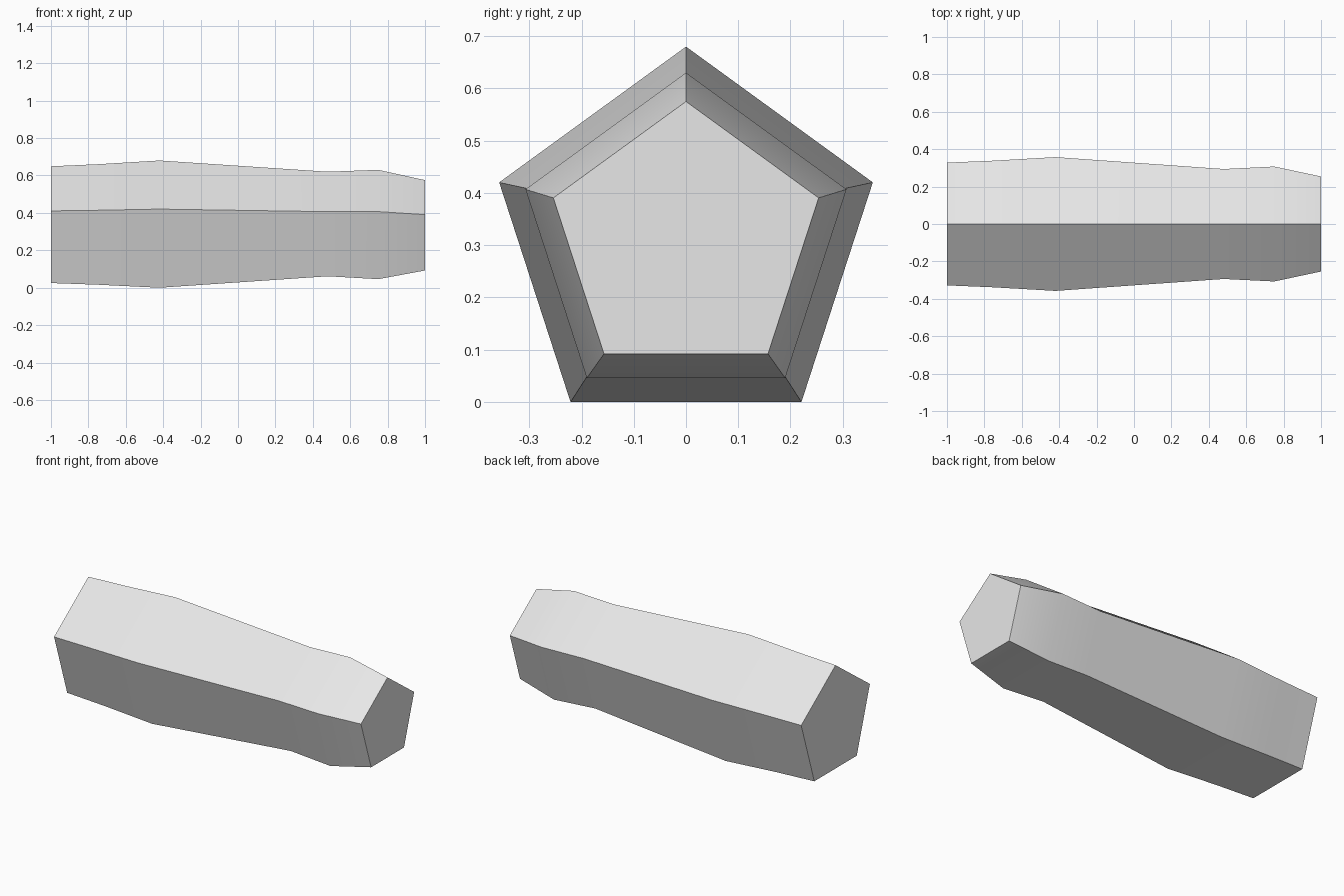
import bpy
import bmesh
from math import sin, cos, tau, radians

cube = bpy.data.objects.get("Cube")
if cube:
    bpy.data.objects.remove(cube, do_unlink=True)

SIDES = 5
# Stations along the length: x, radius, centre height
STATIONS = [
    (-1.0, 0.345, 0.304),
    (-0.75, 0.356, 0.304),
    (-0.42, 0.376, 0.304),
    (0.48, 0.309, 0.311),
    (0.75, 0.323, 0.307),
    (1.0, 0.267, 0.308),
]

# Plain grey surface
grey = bpy.data.materials.new("light_grey")
grey.use_nodes = True
grey.diffuse_color = (0.8, 0.8, 0.8, 1)
grey.node_tree.nodes["Principled BSDF"].inputs["Base Color"].default_value = grey.diffuse_color


def add_ring(bm, x, radius, height):
    """Pentagon across the x axis with one corner pointing up."""
    angles = [tau * i / SIDES for i in range(SIDES)]
    return [bm.verts.new((x, radius * sin(a), height + radius * cos(a))) for a in angles]


# Five-sided bar lofted through the stations, with flat end caps
bm = bmesh.new()
rings = [add_ring(bm, *station) for station in STATIONS]
for start, end in zip(rings, rings[1:]):
    for i in range(SIDES):
        j = (i + 1) % SIDES
        bm.faces.new((start[i], start[j], end[j], end[i]))
bm.faces.new(rings[0])
bm.faces.new(rings[-1])
bmesh.ops.recalc_face_normals(bm, faces=bm.faces)

mesh = bpy.data.meshes.new("pentagonal_bar")
bm.to_mesh(mesh)
bm.free()
mesh.materials.append(grey)
bar = bpy.data.objects.new("pentagonal_bar", mesh)
bpy.context.collection.objects.link(bar)

# Smooth along the length, crisp at the corners and caps
bpy.ops.object.select_all(action="DESELECT")
bar.select_set(True)
bpy.context.view_layer.objects.active = bar
bpy.ops.object.shade_smooth_by_angle(angle=radians(30))
